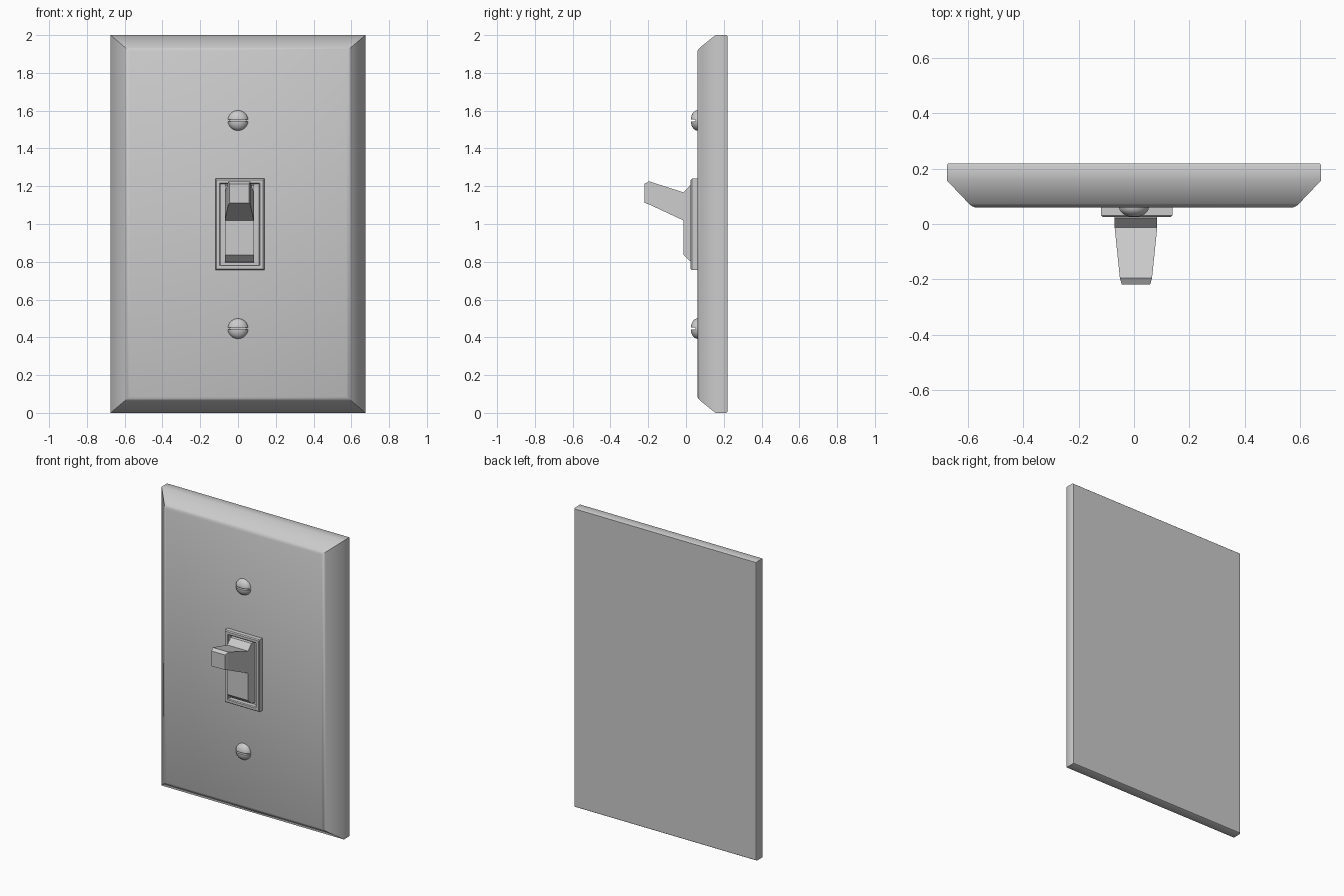
import bpy, bmesh, math

if "Cube" in bpy.data.objects:
    bpy.data.objects.remove(bpy.data.objects["Cube"])


def make(name, bm, smooth=None):
    bmesh.ops.recalc_face_normals(bm, faces=bm.faces)
    me = bpy.data.meshes.new(name)
    bm.to_mesh(me)
    bm.free()
    ob = bpy.data.objects.new(name, me)
    bpy.context.collection.objects.link(ob)
    if smooth:
        bpy.ops.object.select_all(action='DESELECT')
        ob.select_set(True)
        bpy.context.view_layer.objects.active = ob
        bpy.ops.object.shade_smooth_by_angle(angle=math.radians(smooth))
    return ob


def rect(bm, x0, x1, z0, z1, y):
    return [bm.verts.new((x, y, z)) for x, z in ((x0, z0), (x1, z0), (x1, z1), (x0, z1))]


def loft(bm, rings, caps=(True, True), closed=False):
    pairs = list(zip(rings, rings[1:]))
    if closed:
        pairs.append((rings[-1], rings[0]))
    for a, b in pairs:
        n = len(a)
        for i in range(n):
            j = (i + 1) % n
            bm.faces.new((a[i], a[j], b[j], b[i]))
    if not closed:
        for ring, cap in zip((rings[0], rings[-1]), caps):
            if cap:
                bm.faces.new(ring)


# Wall plate: rectangular rings from the back to the chamfered front
bm = bmesh.new()
plate = [(0.004, 0.004, 0.219), (0, 0, 0.214), (0, 0, 0.156),
         (0.078, 0.066, 0.074), (0.088, 0.075, 0.065), (0.1, 0.085, 0.06)]
loft(bm, [rect(bm, -0.675 + i, 0.675 - i, k, 2 - k, y) for i, k, y in plate])
make("wall_plate", bm, 50)

# Raised frame around the toggle, with softened rims
bm = bmesh.new()
frame = [(0, 0.065), (0, 0.031), (0.006, 0.025), (0.022, 0.025), (0.027, 0.03), (0.027, 0.065)]
loft(bm, [rect(bm, -0.119 + i, 0.139 - i, 0.757 + i, 1.24 - i, y) for i, y in frame], closed=True)
make("toggle_frame", bm)

# Toggle base: block with sloping top and bottom
bm = bmesh.new()
base = [(0.065, 0.795, 1.212), (0.022, 0.803, 1.205), (-0.014, 0.837, 1.167)]
loft(bm, [rect(bm, -0.07, 0.084, z0, z1, y) for y, z0, z1 in base])
make("toggle_base", bm)

# Toggle lever: tapers and tilts upward to a chamfered tip
bm = bmesh.new()
low_root = [(-0.07, -0.012, 1.018), (0.084, -0.012, 1.018), (0.084, -0.012, 1.167), (-0.07, -0.012, 1.167)]
shoulder = [(-0.051, -0.196, 1.104), (0.065, -0.196, 1.104), (0.065, -0.196, 1.226), (-0.051, -0.196, 1.226)]
tip = [(-0.044, -0.219, 1.112), (0.058, -0.219, 1.112), (0.058, -0.219, 1.213), (-0.044, -0.219, 1.213)]
loft(bm, [[bm.verts.new(c) for c in ring] for ring in (low_root, shoulder, tip)])
make("toggle_lever", bm)

# Slotted round-head screws: two half domes on a thin disc
R, H, GAP, N = 0.054, 0.036, 0.005, 16
for name, zc in (("upper_screw", 1.548), ("lower_screw", 0.446)):
    bm = bmesh.new()
    for s in (1, -1):
        rings = []
        for t in (0, 15, 30, 45, 60, 75):
            r, d = R * math.cos(math.radians(t)), H * math.sin(math.radians(t))
            a0 = math.asin(GAP / r)
            ring = []
            for i in range(N + 1):
                a = a0 + (math.pi - 2 * a0) * i / N
                ring.append(bm.verts.new((r * math.cos(a), 0.061 - d, zc + s * r * math.sin(a))))
            rings.append(ring)
        loft(bm, rings)
    # slot floor
    disc = [[bm.verts.new((0.048 * math.cos(math.tau * i / 32), y, zc + 0.048 * math.sin(math.tau * i / 32)))
             for i in range(32)] for y in (0.062, 0.05)]
    loft(bm, disc)
    make(name, bm, 35)
